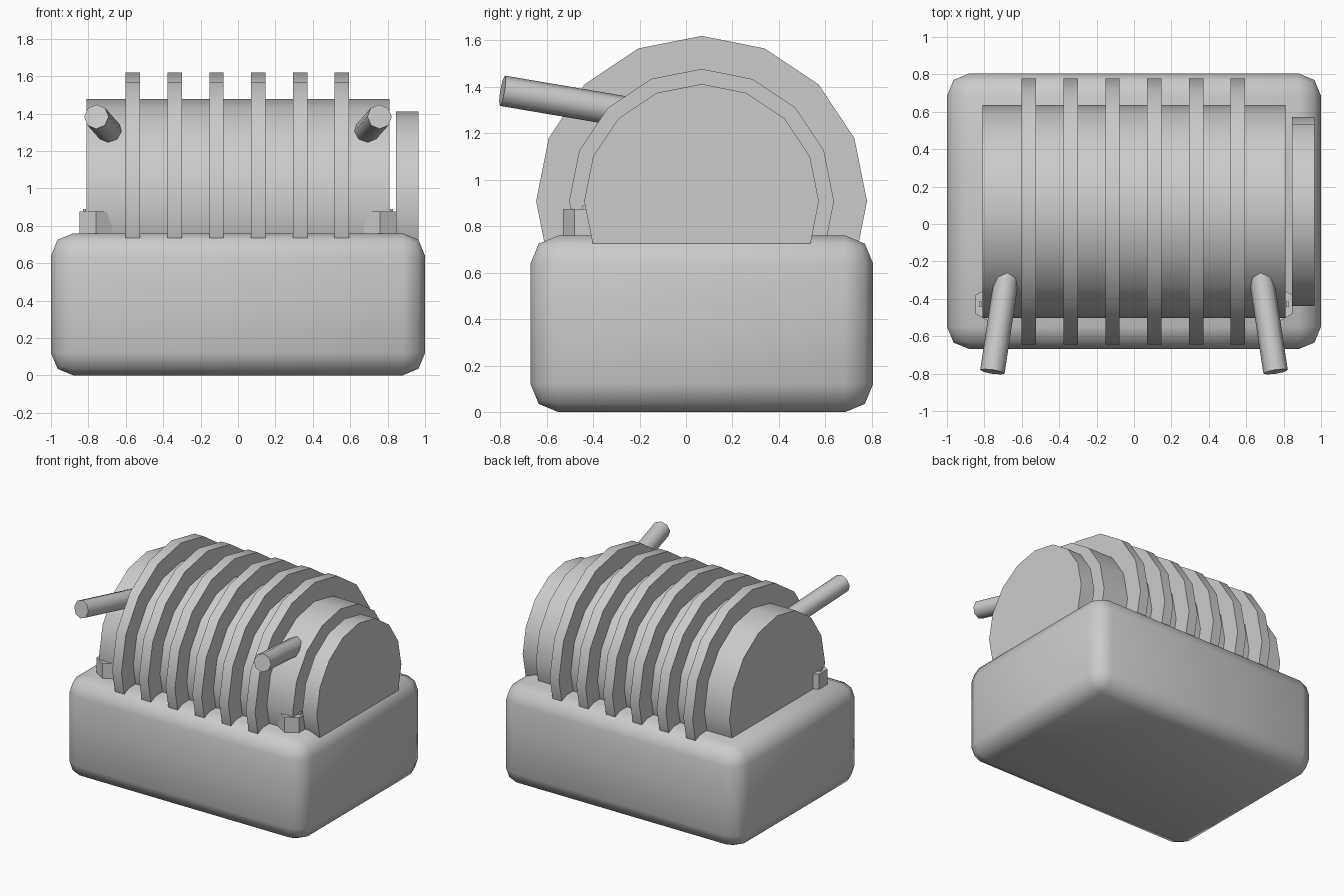
import bpy
import bmesh
import math
from mathutils import Matrix, Vector

if "Cube" in bpy.data.objects:
    bpy.data.objects.remove(bpy.data.objects["Cube"], do_unlink=True)

grey = bpy.data.materials.new("plain_grey")
grey.use_nodes = True
grey.diffuse_color = (0.6, 0.6, 0.6, 1)
grey.node_tree.nodes["Principled BSDF"].inputs["Base Color"].default_value = (0.6, 0.6, 0.6, 1)


def finish(name, bm, smooth_angle):
    """Turn a bmesh into a shaded object."""
    mesh = bpy.data.meshes.new(name)
    bm.to_mesh(mesh)
    bm.free()
    mesh.materials.append(grey)
    mesh.shade_smooth()
    mesh.set_sharp_from_angle(angle=math.radians(smooth_angle))
    obj = bpy.data.objects.new(name, mesh)
    bpy.context.collection.objects.link(obj)
    return obj


def rod(name, start, end, radius, sides, smooth_angle=35):
    """Closed prism running between two points."""
    start, end = Vector(start), Vector(end)
    axis = end - start
    turn = axis.to_track_quat("Z", "Y").to_matrix().to_4x4()
    bm = bmesh.new()
    bmesh.ops.create_cone(bm, cap_ends=True, segments=sides, radius1=radius,
                          radius2=radius, depth=axis.length,
                          matrix=Matrix.Translation((start + end) / 2) @ turn)
    return finish(name, bm, smooth_angle)


def box(name, centre, size, bevel=0):
    """Box with optional rounded edges."""
    bm = bmesh.new()
    bmesh.ops.create_cube(bm, size=1, matrix=Matrix.Translation(centre)
                          @ Matrix.Diagonal((*size, 1)))
    if bevel:
        bmesh.ops.bevel(bm, geom=bm.edges[:], offset=bevel, segments=2,
                        profile=0.5, affect="EDGES")
    return finish(name, bm, 60)


# Rounded base block
box("base", (0, 0.068, 0.38), (2, 1.474, 0.76), bevel=0.12)

# Drum lying along x, with its fins and separate end plate
AXIS_Y, AXIS_Z = 0.067, 0.907


def drum(name, x, width, radius):
    rod(name, (x - width / 2, AXIS_Y, AXIS_Z), (x + width / 2, AXIS_Y, AXIS_Z), radius, 16)


drum("drum", 0, 1.62, 0.57)
drum("end_plate", 0.905, 0.12, 0.505)
for i in range(6):
    drum(f"fin_{i + 1}", -0.562 + 0.2235 * i, 0.077, 0.712)

# Mirrored handles, hexagonal feet and small pins
for side, s in (("left", 1), ("right", -1)):
    rod(f"{side}_handle", (s * 0.757, -0.79, 1.383), (s * 0.665, -0.18, 1.279),
        0.066, 8, 50)
    rod(f"{side}_foot", (s * 0.76, -0.43, 0.7), (s * 0.76, -0.43, 0.875), 0.1, 6)
    box(f"{side}_pin", (s * 0.822, -0.43, 0.875), (0.016, 0.03, 0.03))
